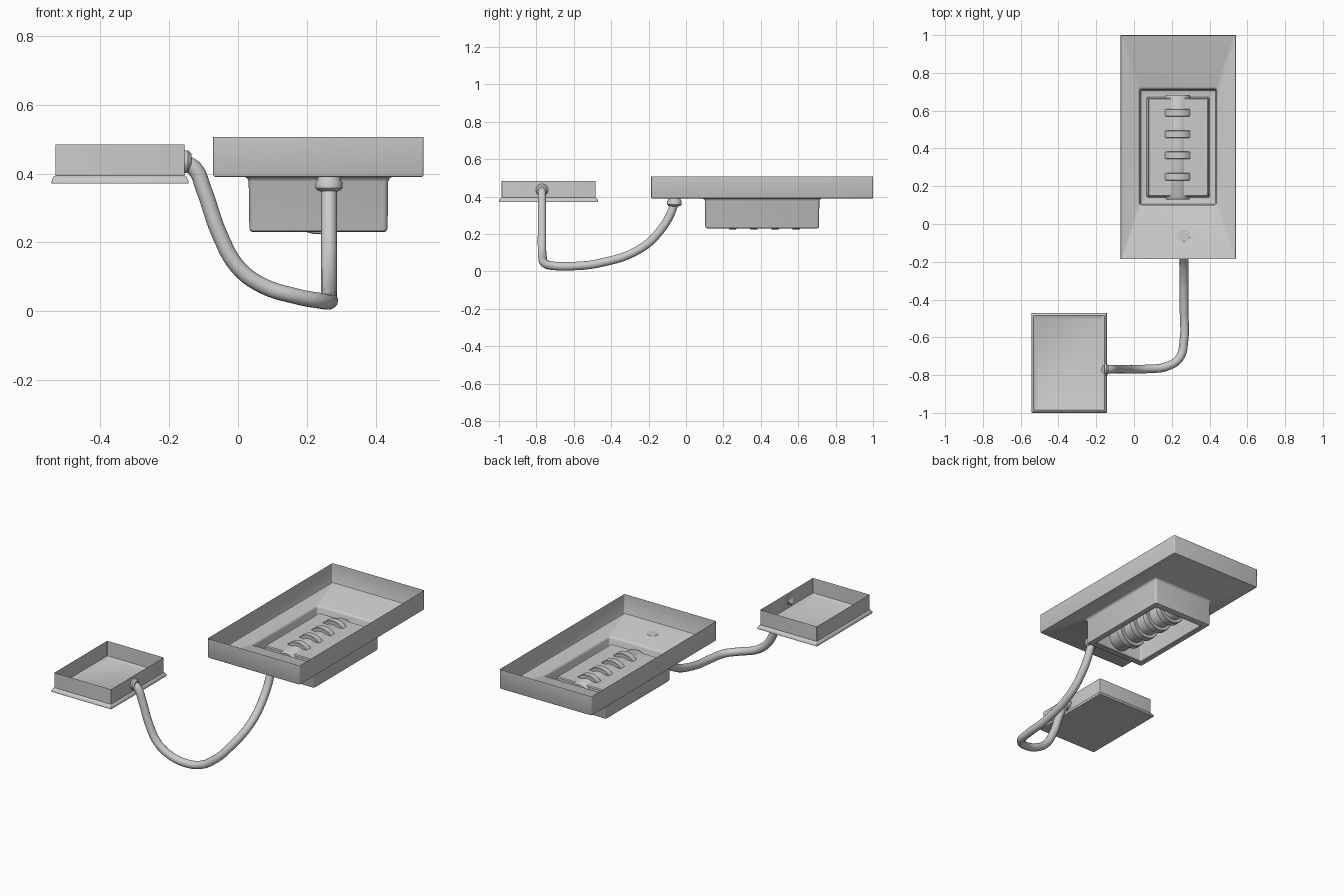
import bpy, bmesh, math
from mathutils import Matrix

if "Cube" in bpy.data.objects:
    bpy.data.objects.remove(bpy.data.objects["Cube"])


def finish(bm, name, angle=35):
    me = bpy.data.meshes.new(name)
    bmesh.ops.recalc_face_normals(bm, faces=bm.faces)
    bm.to_mesh(me)
    bm.free()
    ob = bpy.data.objects.new(name, me)
    bpy.context.collection.objects.link(ob)
    bpy.ops.object.select_all(action='DESELECT')
    bpy.context.view_layer.objects.active = ob
    ob.select_set(True)
    bpy.ops.object.shade_smooth_by_angle(angle=math.radians(angle))
    return ob


def loft(name, cx, cy, rings, seg=4):
    """Sheet through rounded rectangles (half x, half y, z, corner radius); last one is capped."""
    bm = bmesh.new()
    prev = None
    for hx, hy, z, r in rings:
        ring = []
        for k, (sx, sy) in enumerate([(1, 1), (-1, 1), (-1, -1), (1, -1)]):
            for i in range(seg + 1):
                a = math.pi / 2 * (k + i / seg)
                ring.append(bm.verts.new((cx + sx * (hx - r) + r * math.cos(a),
                                          cy + sy * (hy - r) + r * math.sin(a), z)))
        if prev:
            n = len(ring)
            for i in range(n):
                j = (i + 1) % n
                bm.faces.new((prev[i], prev[j], ring[j], ring[i]))
        prev = ring
    bm.faces.new(prev)
    return finish(bm, name)


def lathe(name, origin, axis, profile, seg=40):
    """Turn (distance along axis, radius) points around the axis."""
    bm = bmesh.new()
    rot = {'X': Matrix.Rotation(math.pi / 2, 4, 'Y'),
           'Y': Matrix.Rotation(-math.pi / 2, 4, 'X'),
           'Z': Matrix.Identity(4)}[axis]
    rings = [[bm.verts.new((r * math.cos(2 * math.pi * i / seg), r * math.sin(2 * math.pi * i / seg), t))
              for i in range(seg)] for t, r in profile]
    for a, b in zip(rings, rings[1:]):
        for i in range(seg):
            j = (i + 1) % seg
            bm.faces.new((a[i], a[j], b[j], b[i]))
    bm.faces.new(rings[0])
    bm.faces.new(rings[-1])
    bm.transform(Matrix.Translation(origin) @ rot)
    return finish(bm, name)


# Main tray, sunken well and raised dial trough as one thin pressed sheet
loft("lock_tray", 0.234, 0.407, [
    (0.306, 0.593, 0.507, 0.006), (0.306, 0.593, 0.397, 0.006),
    (0.304, 0.591, 0.392, 0.006), (0.299, 0.586, 0.390, 0.006),
    (0.213, 0.318, 0.390, 0.012), (0.207, 0.311, 0.386, 0.012),
    (0.203, 0.306, 0.377, 0.012), (0.201, 0.304, 0.240, 0.012),
    (0.198, 0.301, 0.233, 0.012), (0.191, 0.294, 0.230, 0.012),
    (0.167, 0.266, 0.230, 0.008), (0.163, 0.262, 0.234, 0.008),
    (0.160, 0.260, 0.370, 0.008), (0.155, 0.255, 0.375, 0.008)])

# Combination wheels on a common axle drum
WX, WZ = 0.231, 0.314
for n in range(4):
    y = 0.25 + 0.113 * n
    lathe(f"dial_wheel_{n + 1}", (WX, y, WZ), 'Y',
          [(-0.02, 0.06), (-0.02, 0.087), (-0.017, 0.09), (0.017, 0.09), (0.02, 0.087), (0.02, 0.06)])
lathe("dial_drum", (WX, 0.407, WZ), 'Y',
      [(-0.276, 0.045), (-0.276, 0.062), (-0.262, 0.070), (0.262, 0.070), (0.276, 0.062), (0.276, 0.045)])

# Cable
path = [(.265, -.062, .385), (.265, -.07, .34), (.265, -.145, .21), (.265, -.25, .118),
        (.265, -.46, .045), (.265, -.61, .028), (.24, -.71, .03), (.17, -.755, .043),
        (.07, -.767, .075), (0, -.77, .128), (-.05, -.77, .215), (-.1, -.77, .355),
        (-.125, -.77, .413), (-.16, -.77, .435)]
cu = bpy.data.curves.new("cable", 'CURVE')
cu.dimensions = '3D'
cu.bevel_depth = 0.023
cu.bevel_resolution = 5
cu.use_fill_caps = True
cu.resolution_u = 8
sp = cu.splines.new('BEZIER')
sp.bezier_points.add(len(path) - 1)
for p, co in zip(sp.bezier_points, path):
    p.co = co
    p.handle_left_type = p.handle_right_type = 'AUTO'
cable = bpy.data.objects.new("cable", cu)
bpy.context.collection.objects.link(cable)
bpy.ops.object.select_all(action='DESELECT')
bpy.context.view_layer.objects.active = cable
cable.select_set(True)
bpy.ops.object.convert(target='MESH')
bpy.ops.object.shade_smooth_by_angle(angle=math.radians(40))

# Cable collars at both ends
lathe("tray_collar", (0.265, -0.062, 0.348), 'Z',
      [(0, 0.024), (0.003, 0.033), (0.010, 0.039), (0.026, 0.039), (0.034, 0.034), (0.043, 0.032)])
lathe("box_collar", (-0.157, -0.77, 0.435), 'X',
      [(0, 0.033), (0.012, 0.032), (0.019, 0.026), (0.022, 0.022)])

# Small open box with flared base rim
loft("sensor_box", -0.343, -0.735, [
    (0.188, 0.251, 0.484, 0.003), (0.188, 0.251, 0.394, 0.003),
    (0.193, 0.257, 0.391, 0.003), (0.197, 0.263, 0.383, 0.003),
    (0.199, 0.265, 0.378, 0.003), (0.199, 0.265, 0.372, 0.003)])
loft("sensor_box_floor", -0.343, -0.735, [(0.188, 0.251, 0.394, 0.003), (0.172, 0.235, 0.386, 0.003)])
